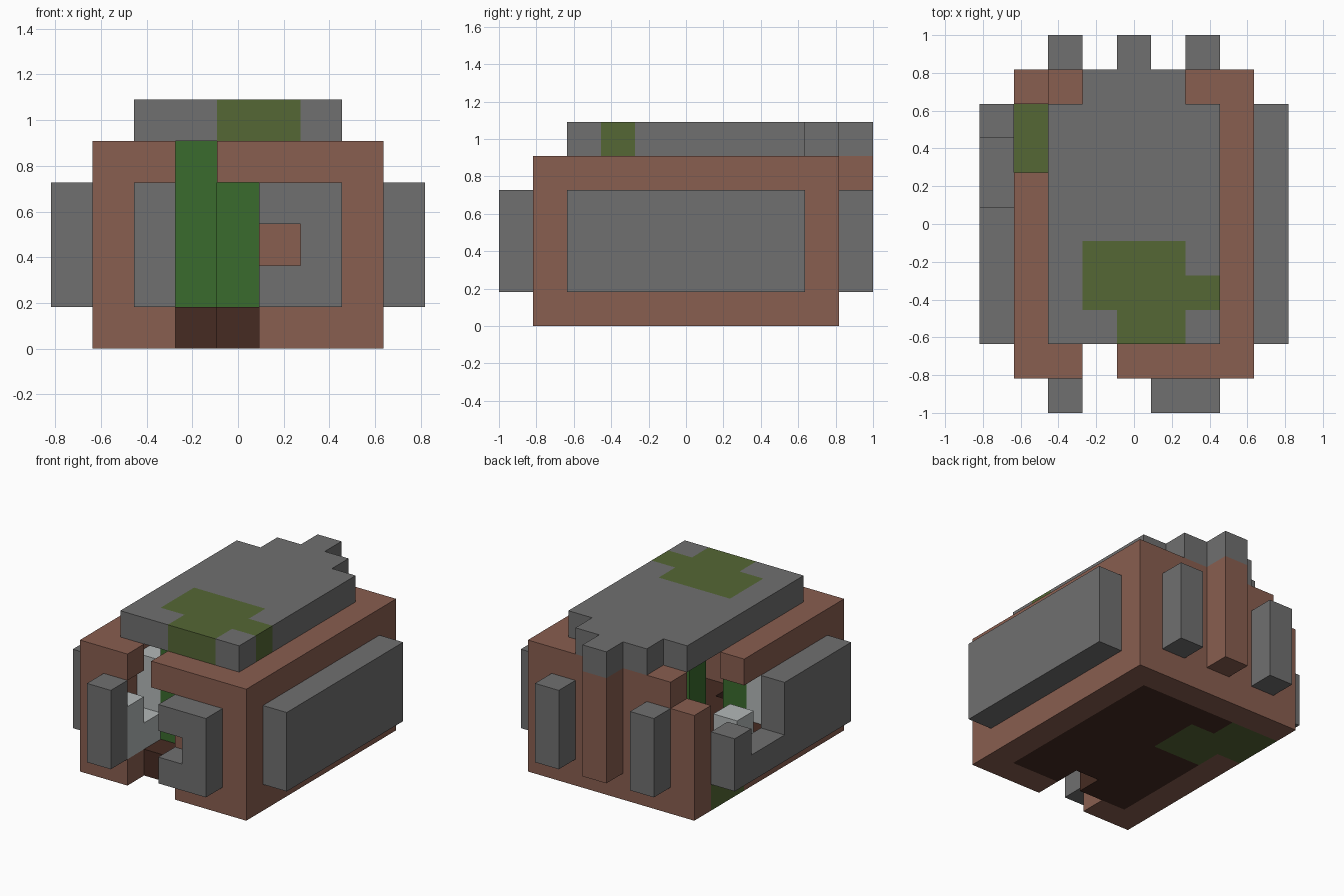
import bpy, bmesh
from itertools import product
from mathutils import Vector

U = 2 / 11  # edge length of one block

cube = bpy.data.objects.get("Cube")
if cube:
    bpy.data.objects.remove(cube, do_unlink=True)


def material(name, rgb):
    m = bpy.data.materials.new(name)
    m.use_nodes = True
    m.diffuse_color = (*rgb, 1)
    m.node_tree.nodes["Principled BSDF"].inputs["Base Color"].default_value = (*rgb, 1)
    return m


BROWN = material("clay brown", (0.25, 0.112, 0.08))
GREY = material("stone grey", (0.16, 0.16, 0.16))
MOSS = material("moss green", (0.09, 0.135, 0.035))
GREEN = material("stalk green", (0.042, 0.147, 0.026))
DARK = material("dark floor brown", (0.061, 0.024, 0.016))
LIGHT = material("pale grey", (0.45, 0.48, 0.48))


def box(x, y, z):
    """Set of block cells; each argument is one index or a (first, last) pair."""
    spans = [(a, a) if isinstance(a, int) else a for a in (x, y, z)]
    return set(product(*(range(a, b + 1) for a, b in spans)))


def build(name, cells, mat, accent=None, accent_cells=()):
    """Skin a set of cells with outer faces only, then merge flat areas."""
    bm = bmesh.new()
    verts = {}

    def vert(p):
        key = tuple(p)
        if key not in verts:
            verts[key] = bm.verts.new(((p[0] - 4.5) * U, (p[1] - 5.5) * U, p[2] * U))
        return verts[key]

    for cell in sorted(cells):
        for axis, side in product(range(3), (0, 1)):
            near = list(cell)
            near[axis] += 2 * side - 1
            if tuple(near) in cells:
                continue
            u, v = Vector((0, 0, 0)), Vector((0, 0, 0))
            u[(axis + 1) % 3] = 1
            v[(axis + 2) % 3] = 1
            base = Vector(cell)
            base[axis] += side
            corners = [base, base + u, base + u + v, base + v]
            if not side:
                corners.reverse()
            face = bm.faces.new([vert(tuple(int(c) for c in p)) for p in corners])
            face.material_index = int(cell in accent_cells)
    bmesh.ops.dissolve_limit(bm, angle_limit=0.01, verts=bm.verts, edges=bm.edges,
                             delimit={'MATERIAL'})
    mesh = bpy.data.meshes.new(name)
    bm.to_mesh(mesh)
    bm.free()
    for m in (mat, accent):
        if m:
            mesh.materials.append(m)
    obj = bpy.data.objects.new(name, mesh)
    bpy.context.collection.objects.link(obj)


# Walls: hollow shell with doorway, front window and broken side opening
walls = box((1, 7), (1, 9), (0, 4)) - box((2, 6), (2, 8), (0, 4))
walls -= box(3, 1, (0, 4)) | box(4, 1, (0, 3))
walls -= box(2, 1, (1, 3))
walls -= box(1, (4, 8), (1, 3)) | box(1, (7, 8), 4) | box(1, 9, 4)
patch = box(1, (7, 8), 0)
build("walls", walls, BROWN, MOSS, patch)

# Floor with a mossy patch by the broken side
floor = box((2, 6), (2, 8), 0) - box(4, 2, 0)
build("floor", floor, DARK, MOSS, box(2, (6, 8), 0) | box(3, (6, 7), 0))

# Roof slab, stepped at the back, with a mossy patch
roof = box((2, 6), (2, 8), 5) | box((3, 5), 9, 5) | box(4, 10, 5)
moss = box((3, 5), 4, 5) | box((3, 6), 3, 5) | box((4, 5), 2, 5)
build("roof", roof, GREY, MOSS, moss)

# Raised panels on each side
build("left_panel", box(8, (2, 8), (1, 3)), GREY)
build("right_panel", box(0, (2, 8), 1) | box(0, (2, 5), (2, 3)) | box(0, 8, 2), GREY)
build("front_right_panel", box(2, 0, (1, 3)), GREY)
build("front_left_panel", box((5, 6), 0, (1, 3)) - box(5, 0, 2), GREY)
for side, x in (("right", 2), ("left", 6)):
    build(f"back_{side}_panel", box(x, 10, (1, 3)), GREY)
build("back_buttress", box(4, 10, (1, 4)), BROWN)

# Inside: green posts and pale blocks
build("front_post", box(3, 3, (1, 4)), GREEN)
build("rear_post", box(4, 5, (1, 4)), GREEN)
build("pale_blocks", box(2, 1, (1, 2)) | box(2, 2, 1) | box(2, 3, (1, 3)), LIGHT)
build("pale_step", box(2, 5, 1), LIGHT)
